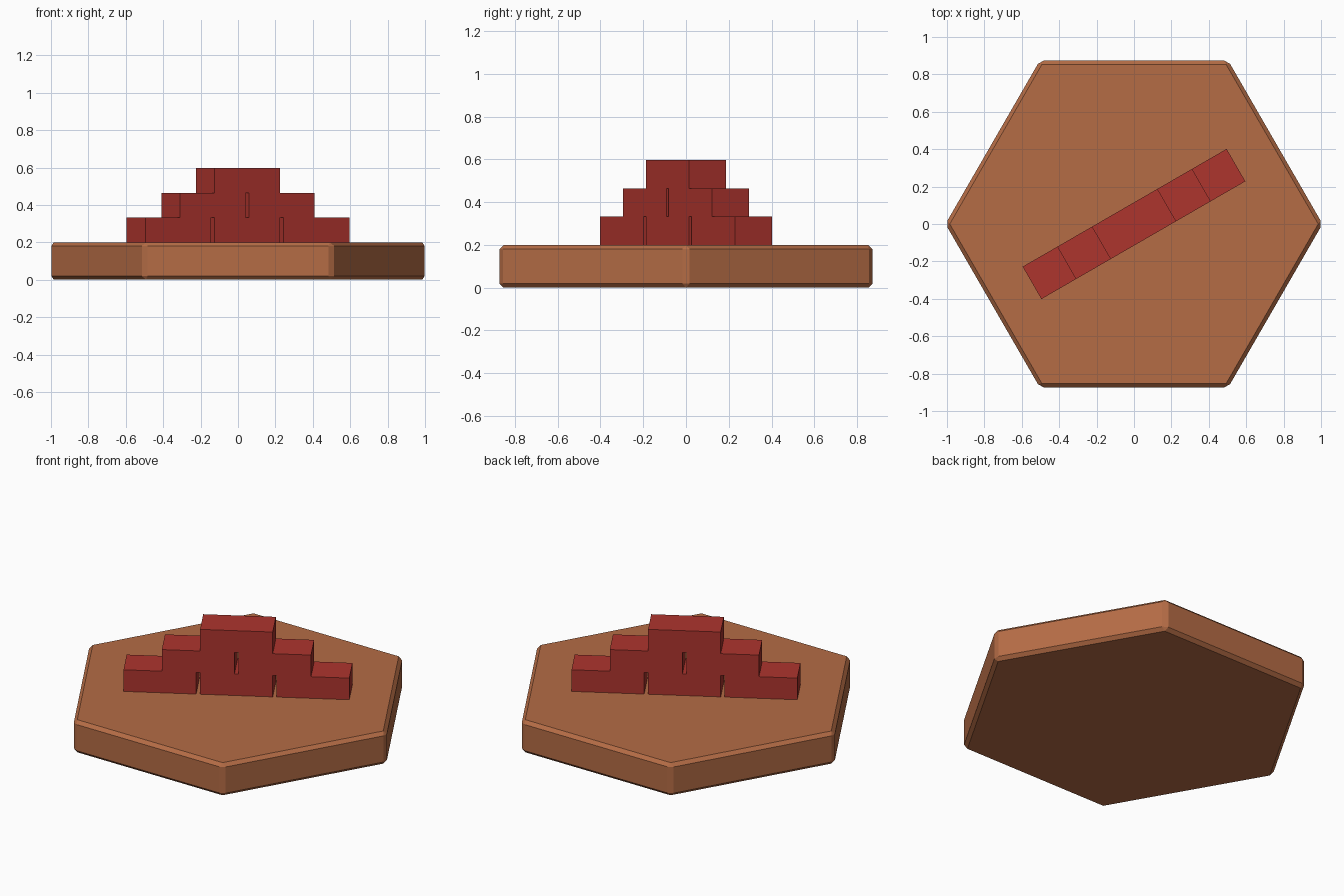
import bpy
from math import cos, sin, radians

if "Cube" in bpy.data.objects:
    bpy.data.objects.remove(bpy.data.objects["Cube"])


def material(name, color):
    m = bpy.data.materials.new(name)
    m.diffuse_color = color
    m.use_nodes = True
    m.node_tree.nodes["Principled BSDF"].inputs["Base Color"].default_value = m.diffuse_color
    return m


clay = material("clay", (0.46, 0.15, 0.06, 1))
brick_red = material("brick_red", (0.42, 0.035, 0.027, 1))

# Hexagonal base tile with softened edges
BASE_H = 0.2
bpy.ops.mesh.primitive_cylinder_add(vertices=6, radius=1.008, depth=BASE_H,
                                    location=(0, 0, BASE_H / 2),
                                    rotation=(0, 0, radians(30)))
base = bpy.context.object
base.name = "hex_base"
base.data.materials.append(clay)
bevel = base.modifiers.new("edge_bevel", 'BEVEL')
bevel.width = 0.02
bevel.segments = 1

# Stepped wall of bricks, running diagonally across the tile
ANGLE = radians(30)
LENGTH, DEPTH, HEIGHT, PITCH = 0.405, 0.2, 0.1325, 0.427
for row, count in enumerate((3, 2, 1)):
    for i in range(count):
        d = (i - (count - 1) / 2) * PITCH
        z = BASE_H + (row + 0.5) * HEIGHT
        bpy.ops.mesh.primitive_cube_add(
            size=1, location=(d * cos(ANGLE), d * sin(ANGLE), z),
            rotation=(0, 0, ANGLE))
        brick = bpy.context.object
        brick.name = f"brick_row{row + 1}_{i + 1}"
        brick.scale = (LENGTH, DEPTH, HEIGHT)
        brick.data.materials.append(brick_red)
